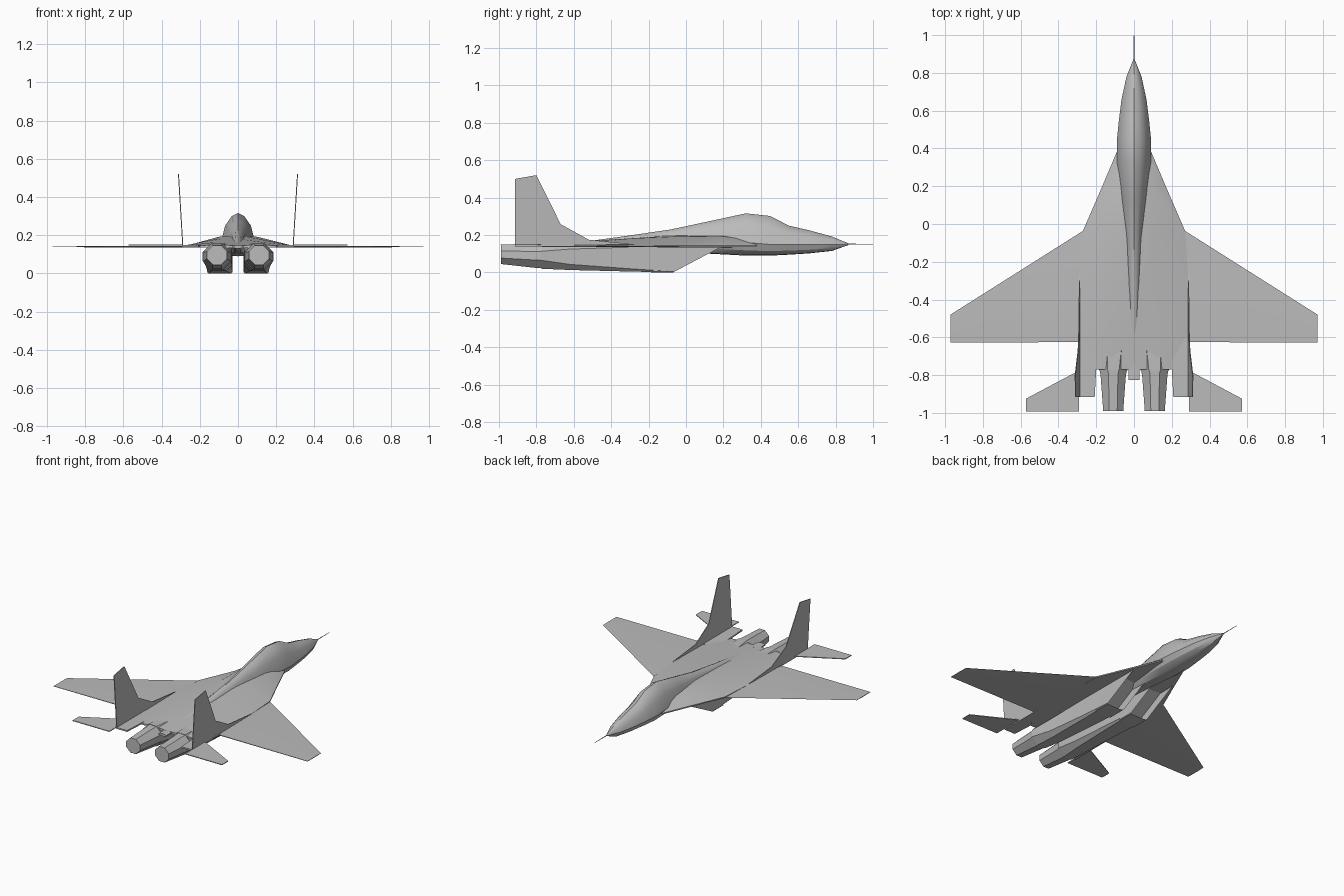
import bpy, bmesh, math
from mathutils import Vector

cube = bpy.data.objects.get("Cube")
if cube:
    bpy.data.objects.remove(cube, do_unlink=True)

grey = bpy.data.materials.new("airframe grey")
grey.use_nodes = True
COLOUR = (0.5, 0.5, 0.5, 1)
grey.diffuse_color = COLOUR
grey.node_tree.nodes["Principled BSDF"].inputs["Base Color"].default_value = COLOUR


def finish(name, bm, mirror=False, angle=30):
    """Turn a bmesh into a named object, optionally mirrored across x."""
    bmesh.ops.recalc_face_normals(bm, faces=bm.faces[:])
    mesh = bpy.data.meshes.new(name)
    bm.to_mesh(mesh)
    bm.free()
    mesh.materials.append(grey)
    ob = bpy.data.objects.new(name, mesh)
    bpy.context.collection.objects.link(ob)
    if mirror:
        ob.modifiers.new("Mirror", 'MIRROR').use_mirror_merge = False
    bpy.ops.object.select_all(action='DESELECT')
    ob.select_set(True)
    bpy.context.view_layer.objects.active = ob
    bpy.ops.object.shade_smooth_by_angle(angle=math.radians(angle))
    return ob


def loft(rings):
    """Skin a list of equal-length rings; returns bmesh and the first cap."""
    bm = bmesh.new()
    loops = [[bm.verts.new(p) for p in ring] for ring in rings]
    for a, b in zip(loops, loops[1:]):
        for i in range(len(a)):
            j = (i + 1) % len(a)
            bm.faces.new((a[i], a[j], b[j], b[i]))
    first = bm.faces.new(loops[0])
    bm.faces.new(loops[-1][::-1])
    return bm, first


def plate(name, outline, thick):
    """Mirrored thin panel; thick is the offset vector to its other face."""
    t = Vector(thick)
    bm, _ = loft([[Vector(p) - t / 2 for p in outline],
                  [Vector(p) + t / 2 for p in outline]])
    return finish(name, bm, mirror=True)


def symmetric(half, y):
    """Complete a half section (top to bottom) across x."""
    pts = half + [(-x, z) for x, z in half[-2:0:-1]]
    return [(x, y, z) for x, z in pts]


# Fuselage with canopy hump and spine: y, half width, bottom, middle, top
SHAPE = [(0, 1), (.36, .9), (.75, .58), (1, 0), (.8, -.6), (.42, -.95), (0, -1)]
stations = [(.87, .004, .147, .151, .155), (.78, .04, .115, .15, .192),
            (.66, .066, .102, .15, .225), (.55, .08, .095, .15, .25),
            (.45, .09, .09, .15, .302), (.32, .09, .09, .16, .316),
            (.13, .07, .1, .17, .275), (-.08, .045, .105, .17, .23),
            (-.32, .034, .115, .16, .195), (-.59, .026, .13, .14, .158)]
rings = []
for y, w, low, mid, top in stations:
    half = [(w * u, mid + v * ((top - mid) if v > 0 else (mid - low))) for u, v in SHAPE]
    rings.append(symmetric(half, y))
finish("fuselage", loft(rings)[0])

# Blended centre body: y, top, shoulder x, shoulder z, edge x
body = [(.38, .17, .06, .168, .092), (.2, .2, .09, .193, .168),
        (-.04, .2, .1, .192, .272), (-.3, .182, .11, .181, .288),
        (-.62, .155, .13, .163, .288), (-.77, .145, .12, .152, .2)]
rings = []
for y, top, sx, sz, ex in body:
    half = [(0, top), (sx, sz), (ex, .145), (ex, .137), (0, .132)]
    rings.append(symmetric(half, y))
finish("centre_body", loft(rings)[0])

# Tail sting between the engines
rings = [symmetric([(0, .148), (.03, .143), (.03, .135), (0, .13)], y) for y in (-.74, -.825)]
finish("tail_sting", loft(rings)[0])


# Intakes and engine nacelles
def octagon(y, x0, x1, z0, z1, c, rake=0):
    pts = [(x0 + c, z0), (x1 - c, z0), (x1, z0 + c), (x1, z1 - c),
           (x1 - c, z1), (x0 + c, z1), (x0, z1 - c), (x0, z0 + c)]
    return [(x, y + rake * z, z) for x, z in pts]


bm, mouth = loft([octagon(-.07, .03, .16, 0, .138, .004, 1.9),
                  octagon(-.3, .03, .162, .005, .15, .015),
                  octagon(-.62, .032, .17, .013, .155, .03),
                  octagon(-.775, .034, .185, .02, .158, .045)])
bmesh.ops.inset_region(bm, faces=[mouth], thickness=.007)
bmesh.ops.translate(bm, verts=mouth.verts[:], vec=(0, -.12, 0))
finish("engine_nacelle", bm, mirror=True, angle=25)

bm, _ = loft([octagon(-.77, .036, .183, .022, .156, .045),
              octagon(-.80, .043, .177, .024, .154, .042),
              octagon(-.99, .057, .163, .045, .147, .032)])
finish("exhaust_nozzle", bm, mirror=True, angle=25)

# Main wings: thick root section thinning to the tip
root = [(.26, -.03), (.26, -.625)]
tip = [(.972, -.48), (.972, -.628)]
rings = []
for (lead, trail), t in ((root, .005), (tip, .002)):
    x, front = lead
    back = trail[1]
    mid = front + (back - front) * .4
    rings.append([(x, front, .14), (x, mid, .14 + t), (x, back, .14 + t / 2),
                  (x, back, .14 - t / 2), (x, mid, .14 - t)])
finish("main_wing", loft(rings)[0], mirror=True)

# Tail booms and tailplanes
plate("tail_boom", [(.19, -.6, .143), (.292, -.6, .143), (.292, -.915, .143),
                    (.208, -.915, .143), (.2, -.77, .143)], (0, 0, .01))
plate("tailplane", [(.29, -.775, .148), (.572, -.925, .148),
                    (.572, -.992, .148), (.29, -.992, .148)], (0, 0, .005))

# Canted fins, leaning outward with height
fin = [(-.27, .15), (-.52, .175), (-.67, .258), (-.8, .52), (-.915, .5), (-.915, .142)]
plate("tail_fin", [(.289 + (z - .145) * .06, y, z) for y, z in fin], (.005, 0, 0))

# Nose probe
bm = bmesh.new()
bmesh.ops.create_cone(bm, cap_ends=True, segments=6, radius1=.003, radius2=.0015, depth=.15)
for v in bm.verts:
    v.co = (v.co.x, .925 + v.co.z, .151 + v.co.y)
finish("nose_probe", bm)
